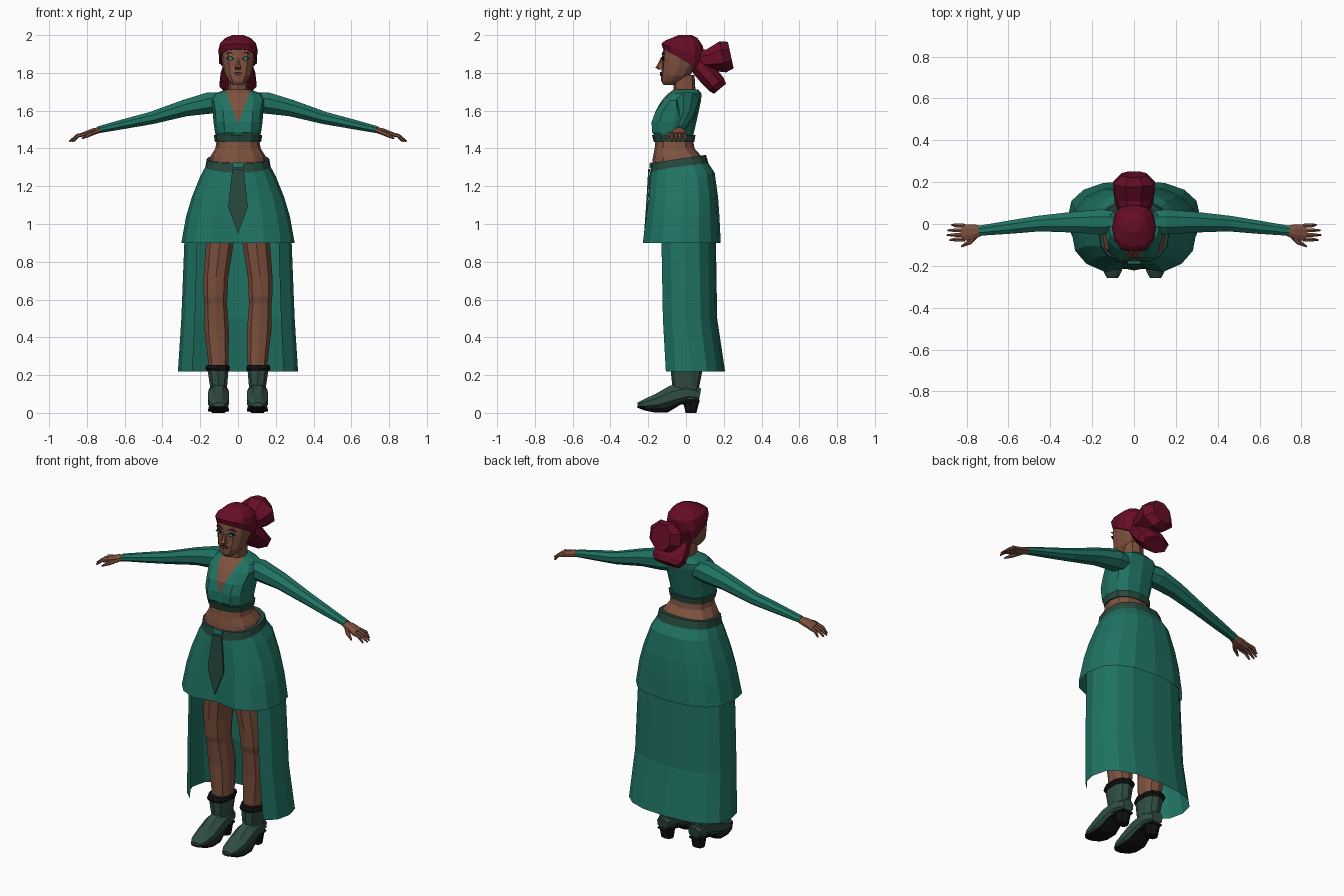
import bpy, bmesh, math
from mathutils import Vector as V


def mat(name, r, g, b):
    m = bpy.data.materials.new(name)
    m.diffuse_color = (r, g, b, 1)
    return m


TEAL = mat("teal cloth", .014, .17, .125)
TRIM = mat("dark green trim", .02, .066, .048)
SKIN = mat("brown skin", .21, .083, .05)
HAIR = mat("wine red hair", .135, .004, .02)
BOOT = mat("boot leather", .03, .075, .055)
BLACK = mat("black rubber", .006, .006, .006)
LIP = mat("dark lips", .09, .025, .02)
IRIS = mat("green iris", .02, .3, .25)


def finish(bm, name, mats, mirror=False):
    bmesh.ops.recalc_face_normals(bm, faces=bm.faces)
    me = bpy.data.meshes.new(name)
    bm.to_mesh(me)
    bm.free()
    for m in mats:
        me.materials.append(m)
    ob = bpy.data.objects.new(name, me)
    bpy.context.collection.objects.link(ob)
    if mirror:
        mod = ob.modifiers.new("mirror", 'MIRROR')
        mod.use_mirror_merge = False
    return ob


def skin_rings(rings, closed=True, caps=True):
    bm = bmesh.new()
    vs = [[bm.verts.new(p) for p in r] for r in rings]
    n = len(rings[0])
    for a, b in zip(vs, vs[1:]):
        for i in range(n if closed else n - 1):
            j = (i + 1) % n
            bm.faces.new((a[i], a[j], b[j], b[i]))
    if caps:
        bm.faces.new(vs[0])
        bm.faces.new(vs[-1])
    return bm


def ring(z, rx, yf, yb, cx=0, tilt=0, dent=0, n=12, start=-90, sweep=360, p=.8):
    """Horizontal rounded section from front yf to back yb; dent pulls in the centre front."""
    pts = []
    full = sweep == 360
    for i in range(n if full else n + 1):
        a = math.radians(start + sweep * i / n)
        c, s = math.cos(a), math.sin(a)
        x = cx + rx * math.copysign(abs(c) ** p, c)
        y = (yf + yb) / 2 + (yb - yf) / 2 * math.copysign(abs(s) ** p, s)
        if full and i == 0:
            y += dent
        pts.append((x, y, z + tilt * y))
    return pts


def stack(name, m, rows, mirror=False, caps=True, **kw):
    return finish(skin_rings([ring(*r, **kw) for r in rows], caps=caps), name, [m], mirror)


def tube(name, m, path, side, n=8, mirror=False):
    """Path rows: x, y, z, half width along side, half height."""
    side = V(side)
    pts = [V(r[:3]) for r in path]
    rings = []
    k = 1 / math.cos(math.pi / n)
    for i, r in enumerate(path):
        t = (pts[min(i + 1, len(pts) - 1)] - pts[max(i - 1, 0)]).normalized()
        up = t.cross(side).normalized()
        sd = up.cross(t)
        rings.append([pts[i] + sd * r[3] * k * math.cos(2 * math.pi * (j + .5) / n)
                      + up * r[4] * k * math.sin(2 * math.pi * (j + .5) / n) for j in range(n)])
    return finish(skin_rings(rings), name, [m], mirror)


def plate(name, m, outline, depth, mirror=False):
    """Thin plate from x, y, z outline points, thickened along y."""
    back = [(x, y + depth, z) for x, y, z in outline]
    return finish(skin_rings([outline, back]), name, [m], mirror)


# head, neck and nose
stack("head", SKIN, [(1.735, .028, -.118, -.06), (1.755, .048, -.131, -.02), (1.785, .068, -.132, .02),
                     (1.83, .08, -.128, .05), (1.875, .088, -.128, .07), (1.92, .09, -.122, .075),
                     (1.96, .07, -.09, .06)])
stack("neck", SKIN, [(1.67, .065, -.075, .055), (1.71, .052, -.065, .05), (1.79, .05, -.07, .045)], n=8)
stack("nose", SKIN, [(1.818, .016, -.145, -.11), (1.828, .018, -.162, -.11), (1.845, .012, -.15, -.11),
                     (1.885, .007, -.132, -.11)], n=6)

# face details
plate("eye_rim", BLACK, [(.018, -.130, 1.875), (.038, -.127, 1.863), (.062, -.1225, 1.877), (.04, -.127, 1.889)], .009, True)
plate("iris", IRIS, [(.028, -.1305, 1.875), (.040, -.1285, 1.867), (.052, -.1265, 1.876), (.040, -.1285, 1.885)], .008, True)
plate("eyebrow", HAIR, [(.014, -.129, 1.896), (.04, -.125, 1.905), (.066, -.119, 1.899), (.04, -.125, 1.911)], .009, True)
plate("lips", LIP, [(-.03, -.130, 1.796), (0, -.139, 1.784), (.03, -.130, 1.796), (.009, -.138, 1.806), (-.009, -.138, 1.806)], .009)

# hair cap and two tails
stack("hair_cap", HAIR, [(1.86, .097, -.122, .085, 0, -.55), (1.91, .105, -.13, .097, 0, -.35),
                         (1.955, .095, -.11, .09, 0, -.15), (1.985, .066, -.075, .06), (2.0, .03, -.04, .03)])
tube("upper_tail", HAIR, [(0, .05, 1.865, .06, .06), (0, .115, 1.868, .08, .056), (0, .195, 1.885, .1, .084),
                          (0, .237, 1.894, .06, .072)], (1, 0, 0))
tube("lower_tail", HAIR, [(0, .06, 1.85, .07, .05), (0, .12, 1.785, .092, .055),
                          (0, .16, 1.74, .097, .052), (0, .18, 1.716, .075, .042)], (1, 0, 0))

# bodice, cut along the V neckline so the opening is skin
bm = skin_rings([ring(*r) for r in [
    (1.455, .115, -.16, .035), (1.485, .122, -.192, .042, 0, 0, .02), (1.54, .13, -.196, .055, 0, 0, .03),
    (1.60, .134, -.172, .068, 0, 0, .012), (1.655, .145, -.128, .08), (1.69, .125, -.095, .082),
    (1.712, .065, -.065, .065)]])
slope = .066 / .175
for s in (1, -1):
    bmesh.ops.bisect_plane(bm, geom=bm.verts[:] + bm.edges[:] + bm.faces[:], dist=1e-5,
                           plane_co=(0, 0, 1.53), plane_no=(1, 0, -s * slope))
for f in bm.faces:
    c = f.calc_center_median()
    f.material_index = int(c.y < -.02 and abs(c.x) < slope * (c.z - 1.53))
finish(bm, "bodice", [TEAL, SKIN])
stack("bust_band", TRIM, [(1.433, .122, -.17, .044), (1.47, .128, -.18, .05)])
stack("midriff", SKIN, [(1.46, .11, -.16, .035), (1.40, .12, -.166, .045), (1.355, .148, -.175, .085),
                        (1.31, .16, -.18, .1)])

# sleeves and hands
tube("sleeve", TEAL, [(.08, .01, 1.645, .05, .05), (.15, .01, 1.641, .06, .057), (.28, .009, 1.614, .05, .044),
                      (.455, .002, 1.562, .037, .033), (.6, -.016, 1.53, .031, .026),
                      (.738, -.032, 1.499, .024, .018)], (0, 1, 0), mirror=True)
tube("palm", SKIN, [(.72, -.03, 1.5, .021, .015), (.765, -.036, 1.49, .034, .017),
                    (.82, -.042, 1.473, .04, .012)], (0, 1, 0), mirror=True)
for i, (y0, y1, tip) in enumerate([(-.009, -.004, .87), (-.03, -.03, .89), (-.052, -.053, .893), (-.073, -.076, .88)]):
    tube(f"finger_{i + 1}", SKIN, [(.81, y0, 1.476, .01, .009), (.85, (y0 + y1) / 2, 1.467, .009, .009),
                                   (tip, y1, 1.437, .004, .004)], (0, 1, 0), n=6, mirror=True)
tube("thumb", SKIN, [(.755, -.05, 1.488, .014, .011), (.788, -.088, 1.473, .011, .01),
                     (.825, -.108, 1.453, .004, .004)], (0, 1, 0), n=6, mirror=True)

# waistband with buckle and hanging front tab
stack("waistband", TRIM, [(1.30, .174, -.19, .12, 0, .15), (1.35, .166, -.184, .106, 0, .15)], n=16)
plate("buckle", TEAL, [(-.03, -.195, 1.3), (.03, -.195, 1.3), (.03, -.191, 1.325), (-.03, -.191, 1.325)], .009)
plate("front_tab", TRIM, [(-.03, -.2, 1.29), (-.052, -.212, 1.09), (0, -.222, .95), (.052, -.212, 1.09), (.03, -.2, 1.29)], .009)

# short overskirt and long underskirt, open at the front
stack("overskirt", TEAL, [(1.31, .172, -.188, .115, 0, .15), (1.255, .2, -.195, .152, 0, .1),
                          (1.14, .245, -.208, .17, 0, 0, .01), (1.04, .275, -.222, .177, 0, 0, .02),
                          (.9, .3, -.242, .184, 0, 0, .035)], n=16, caps=False)
long_rows = [(.93, .283, -.17, .158), (.5, .3, -.162, .165), (.22, .318, -.15, .207)]
finish(skin_rings([ring(*r, n=12, start=-45, sweep=270) for r in long_rows], closed=False, caps=False),
       "long_skirt", [TEAL])

# legs
stack("leg", SKIN, [(.2, .05, -.055, .065, .103), (.3, .058, -.06, .08, .105), (.44, .067, -.068, .09, .113),
                    (.58, .062, -.085, .065, .118), (.615, .065, -.095, .06, .119), (.72, .068, -.108, .07, .117),
                    (.9, .076, -.13, .085, .096), (1.15, .083, -.14, .1, .086)], True, n=10)

# boots
stack("boot_shaft", BOOT, [(.07, .044, -.06, .068, .103), (.14, .047, -.072, .07, .103),
                           (.23, .058, -.082, .088, .106)], True, n=10)
tube("boot_foot", BOOT, [(.103, .074, .095, .034, .035), (.103, .01, .108, .05, .05), (.103, -.07, .09, .055, .056),
                         (.103, -.15, .06, .056, .042), (.103, -.22, .046, .046, .026),
                         (.103, -.256, .042, .028, .012)], (1, 0, 0), mirror=True)
tube("boot_sole", BLACK, [(.103, .072, .063, .034, .008), (.103, -.03, .052, .046, .008), (.103, -.1, .014, .055, .012),
                          (.103, -.17, .012, .055, .009), (.103, -.22, .02, .046, .007),
                          (.103, -.257, .033, .026, .005)], (1, 0, 0), mirror=True)
stack("boot_heel", BLACK, [(0, .034, -.002, .055, .103), (.068, .04, -.018, .072, .103)], True, n=8)
stack("boot_collar", BLACK, [(.222, .06, -.084, .09, .107), (.236, .068, -.09, .097, .108),
                             (.253, .062, -.086, .092, .107)], True, n=10)
